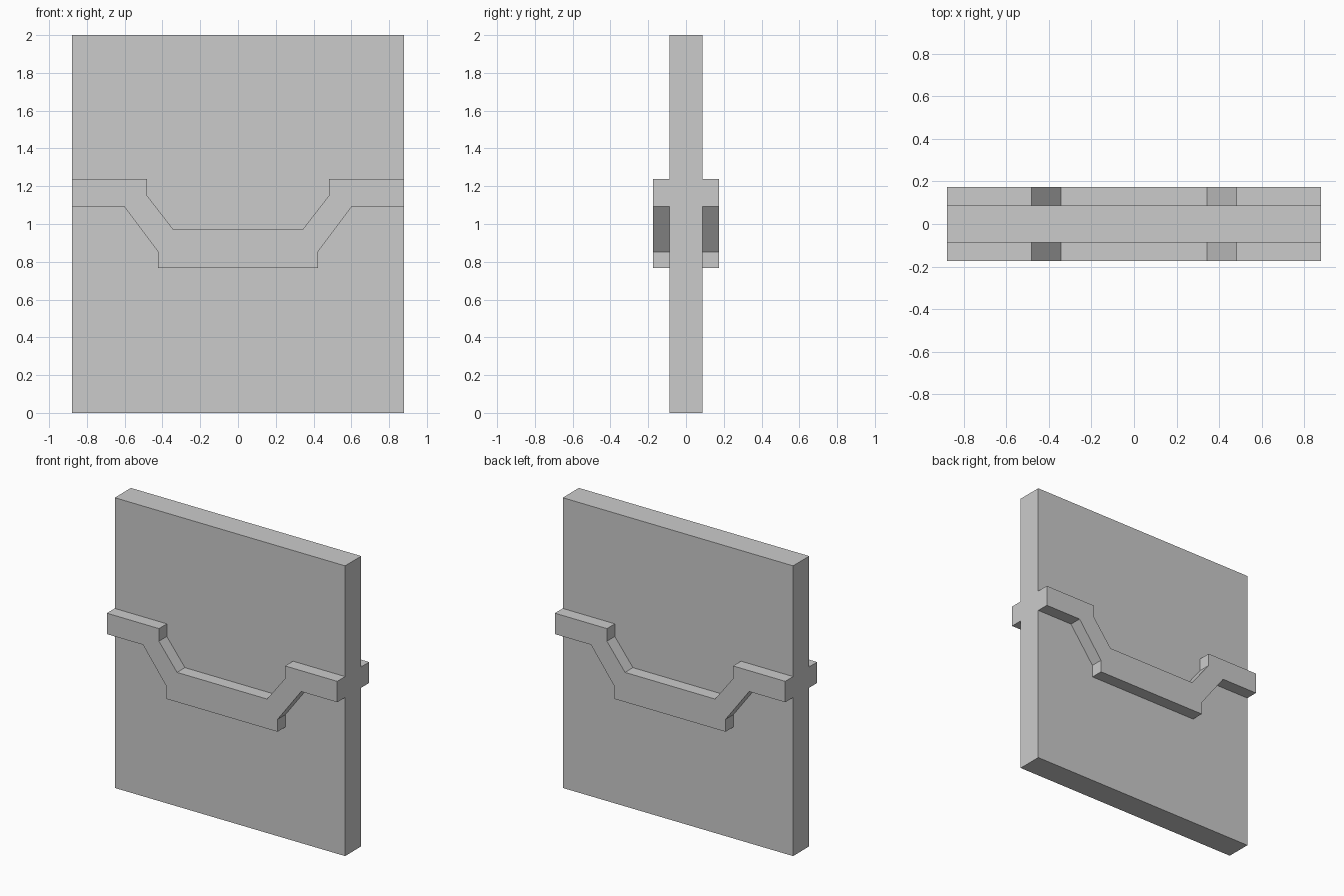
import bpy, bmesh

if "Cube" in bpy.data.objects:
    bpy.data.objects.remove(bpy.data.objects["Cube"])

W = 0.878      # half width
SLAB = 0.088   # half thickness of the panel
BAND = 0.174   # half thickness of the raised band


def prism(name, profile, half_depth):
    """Extrude a closed (x, z) profile symmetrically along y."""
    bm = bmesh.new()
    face = bm.faces.new([bm.verts.new((x, -half_depth, z)) for x, z in profile])
    ext = bmesh.ops.extrude_face_region(bm, geom=[face])
    moved = [v for v in ext["geom"] if isinstance(v, bmesh.types.BMVert)]
    bmesh.ops.translate(bm, verts=moved, vec=(0, 2 * half_depth, 0))
    bmesh.ops.recalc_face_normals(bm, faces=bm.faces)
    mesh = bpy.data.meshes.new(name)
    bm.to_mesh(mesh)
    bm.free()
    obj = bpy.data.objects.new(name, mesh)
    bpy.context.collection.objects.link(obj)
    return obj


def mirrored(half):
    """Points from the left edge inwards, reflected to the right edge."""
    return half + [(-x, z) for x, z in reversed(half)]


# Flat wall panel
panel = prism("wall_panel", [(-W, 0), (W, 0), (W, 2), (-W, 2)], SLAB)

# Raised stepped band, standing proud on front and back
upper = mirrored([(-W, 1.237), (-0.481, 1.237), (-0.481, 1.15), (-0.343, 0.972)])
lower = mirrored([(-W, 1.093), (-0.603, 1.093), (-0.423, 0.853), (-0.423, 0.768)])
band = prism("raised_band", upper + lower[::-1], BAND)

# Fuse both into one solid
union = panel.modifiers.new("fuse_band", "BOOLEAN")
union.operation = "UNION"
union.solver = "EXACT"
union.object = band
bpy.context.view_layer.objects.active = panel
bpy.ops.object.modifier_apply(modifier=union.name)
bpy.data.objects.remove(band)
